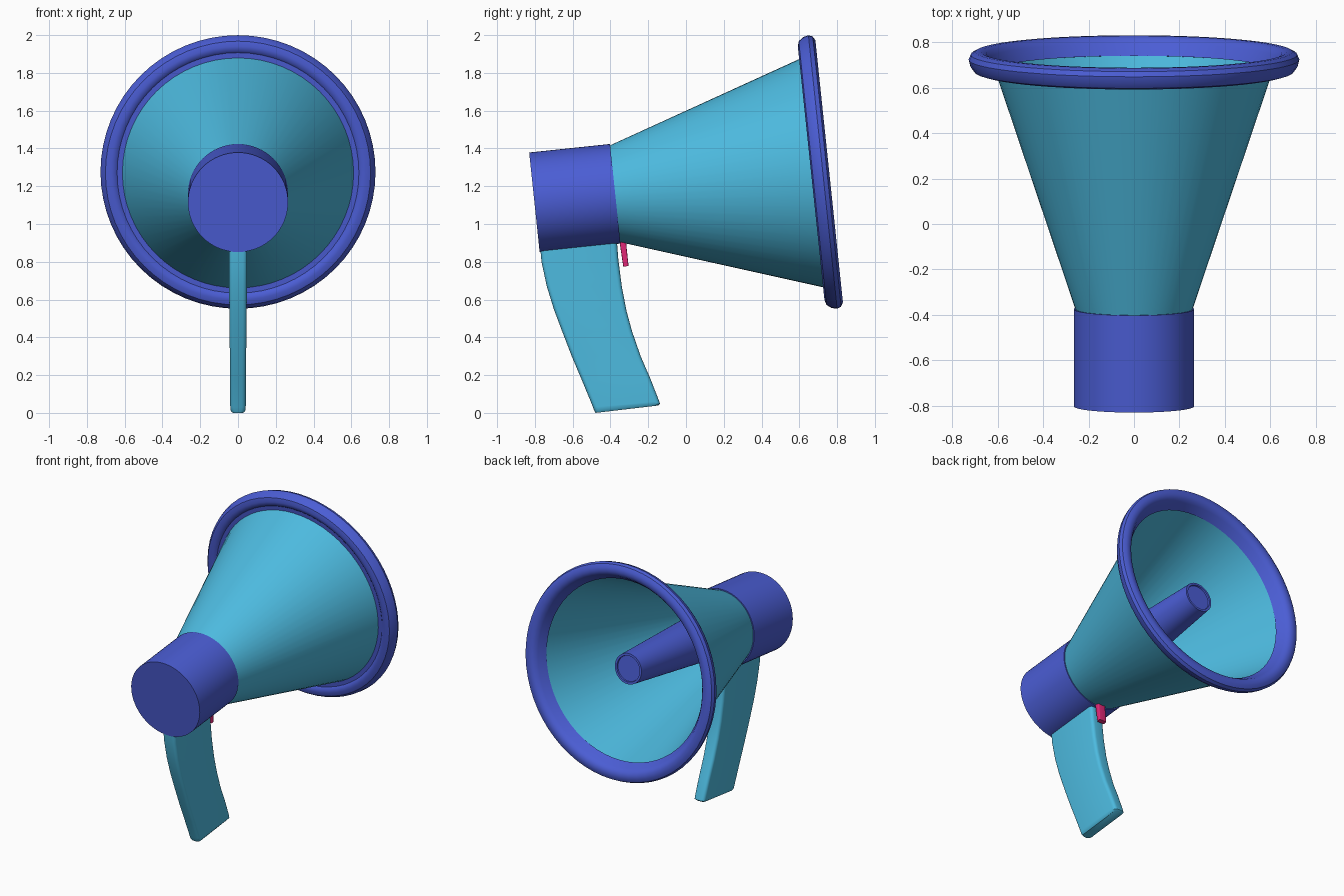
import bpy, bmesh, math
from mathutils import Matrix, Vector

if "Cube" in bpy.data.objects:
    bpy.data.objects.remove(bpy.data.objects["Cube"])

TILT = math.radians(6)
# Body axis starts at the centre of the rear cap and rises toward +y
BODY = Matrix.Translation((0, -0.8025, 1.115)) @ Matrix.Rotation(TILT - math.pi / 2, 4, 'X')


def material(name, color):
    m = bpy.data.materials.new(name)
    m.diffuse_color = (*color, 1)
    m.use_nodes = True
    m.node_tree.nodes["Principled BSDF"].inputs["Base Color"].default_value = m.diffuse_color
    return m


BLUE = material("blue", (0.07, 0.11, 0.66))
CYAN = material("cyan", (0.075, 0.50, 0.75))
PINK = material("pink", (0.75, 0.02, 0.18))


def finish(name, bm, mat, angle=35):
    bmesh.ops.remove_doubles(bm, verts=bm.verts, dist=1e-5)
    bmesh.ops.recalc_face_normals(bm, faces=bm.faces)
    me = bpy.data.meshes.new(name)
    bm.to_mesh(me)
    bm.free()
    ob = bpy.data.objects.new(name, me)
    bpy.context.collection.objects.link(ob)
    me.materials.append(mat)
    bpy.ops.object.select_all(action='DESELECT')
    ob.select_set(True)
    bpy.context.view_layer.objects.active = ob
    bpy.ops.object.shade_smooth_by_angle(angle=math.radians(angle))
    return ob


def skin(bm, rings, caps=False):
    """Join successive closed rings of points with quads."""
    rows = [[bm.verts.new(p) for p in ring] for ring in rings]
    n = len(rows[0])
    for a, b in zip(rows, rows[1:]):
        for i in range(n):
            j = (i + 1) % n
            bm.faces.new((a[i], a[j], b[j], b[i]))
    if caps:
        bm.faces.new(rows[0])
        bm.faces.new(rows[-1])


def lathe(name, profile, mat, caps=False, n=64):
    """Revolve (distance along axis, radius) points around the body axis."""
    bm = bmesh.new()
    skin(bm, [[(r * math.cos(2 * math.pi * i / n), r * math.sin(2 * math.pi * i / n), u)
               for i in range(n)] for u, r in profile], caps)
    ob = finish(name, bm, mat)
    ob.matrix_world = BODY
    return ob


def rounded_section(back, front, half, radius):
    """Rounded rectangle spanning two (y, z) points, with thickness in x."""
    b, f = Vector((0, *back)), Vector((0, *front))
    length = (f - b).length
    d = (f - b) / length
    pts = []
    for k, (sx, sd) in enumerate(((1, 1), (-1, 1), (-1, -1), (1, -1))):
        for s in range(5):
            a = math.pi / 2 * (k + s / 4)
            # sin runs along the depth, cos across the thickness
            x = sx * (half - radius) + radius * math.cos(a)
            t = sd * (length / 2 - radius) + radius * math.sin(a)
            pts.append((b + f) / 2 + d * t + Vector((x, 0, 0)))
    return pts


# Rear housing
lathe("rear_housing", [(0, 0.265), (0.43, 0.265)], BLUE, caps=True)

# Open horn cone
lathe("horn_cone", [(0.43, 0.258), (1.487, 0.612)], CYAN)

# Flared rim with a rounded lip and a flat flange behind it
rim = [(1.488, 0.605), (1.488, 0.64), (1.477, 0.652), (1.473, 0.675), (1.481, 0.702),
       (1.506, 0.721), (1.535, 0.728), (1.557, 0.719), (1.569, 0.697), (1.569, 0.672),
       (1.560, 0.650), (1.540, 0.635), (1.488, 0.605)]
lathe("horn_rim", rim, BLUE)

# Tapered inner tube with a slightly recessed end
lathe("inner_tube", [(0.42, 0.17), (1.45, 0.103), (1.45, 0.088), (1.44, 0.086)], BLUE, caps=True)

# Curved grip: back point, front point, half thickness
grip = [((-0.772, 0.875), (-0.367, 0.925), 0.049),
        ((-0.765, 0.80), (-0.358, 0.81), 0.048),
        ((-0.737, 0.67), (-0.340, 0.67), 0.047),
        ((-0.700, 0.55), (-0.315, 0.54), 0.046),
        ((-0.655, 0.43), (-0.285, 0.43), 0.045),
        ((-0.605, 0.30), (-0.240, 0.30), 0.043),
        ((-0.550, 0.17), (-0.188, 0.18), 0.042),
        ((-0.492, 0.03), (-0.142, 0.062), 0.041),
        ((-0.486, 0.012), (-0.138, 0.049), 0.040),
        ((-0.480, 0.0), (-0.148, 0.039), 0.032)]
bm = bmesh.new()
skin(bm, [rounded_section(b, f, h, 0.022) for b, f, h in grip], caps=True)
finish("handle", bm, CYAN, 40)

# Trigger below the front of the housing
bm = bmesh.new()
skin(bm, [rounded_section(b, f, 0.028, 0.006) for b, f in
          (((-0.356, 0.93), (-0.318, 0.93)), ((-0.348, 0.88), (-0.315, 0.88)),
           ((-0.332, 0.774), (-0.304, 0.778)))], caps=True)
finish("trigger", bm, PINK)
